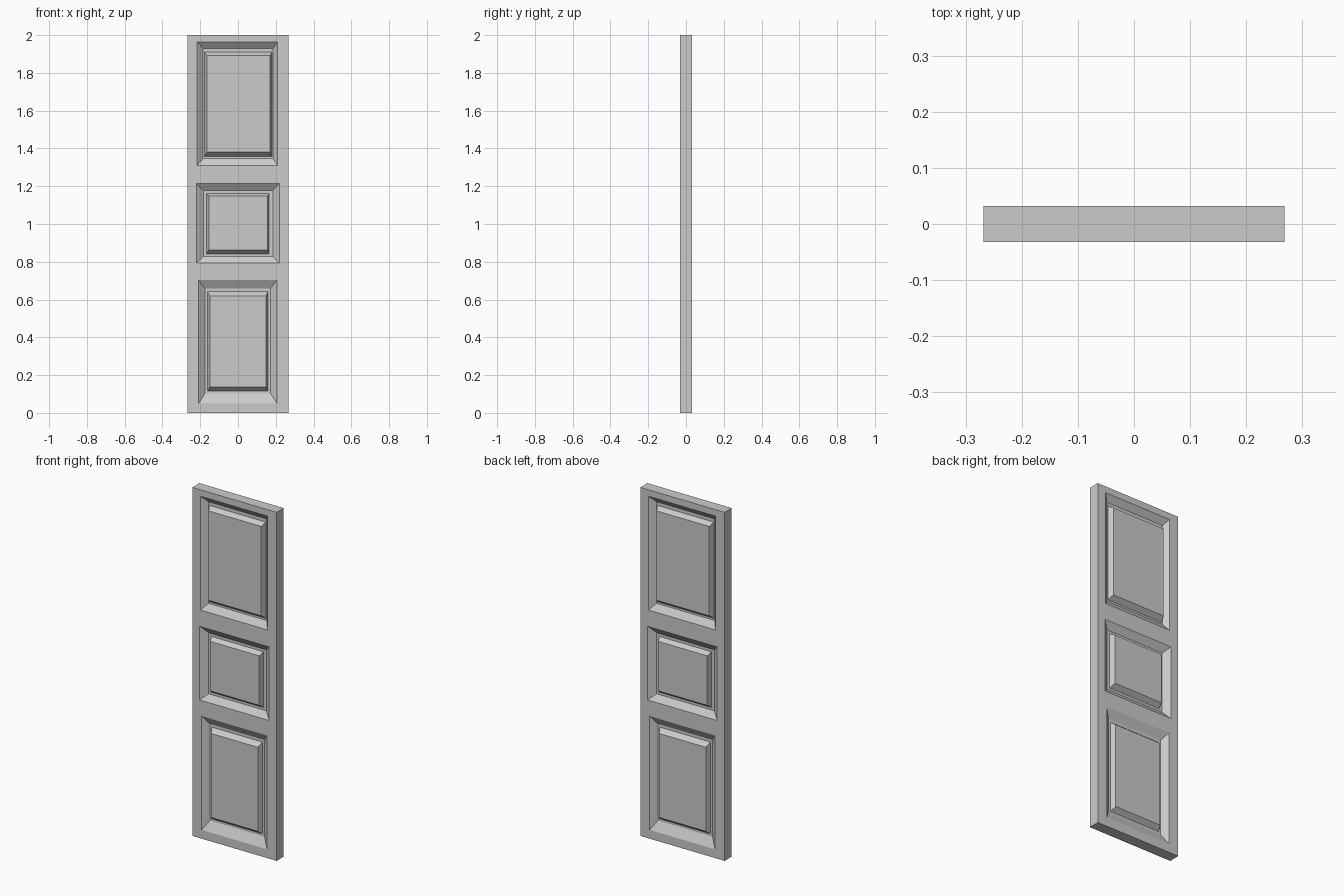
import bpy, bmesh, math
from mathutils import Matrix

if "Cube" in bpy.data.objects:
    bpy.data.objects.remove(bpy.data.objects["Cube"])

HALF_W, HEIGHT, HALF_T, DEPTH = 0.268, 2.0, 0.032, 0.027
bm = bmesh.new()


def rect(box, y):
    x0, x1, z0, z1 = box
    return [bm.verts.new((x, y, z)) for x, z in ((x0, z0), (x1, z0), (x1, z1), (x0, z1))]


def bridge(a, b):
    for i in range(4):
        j = (i + 1) % 4
        bm.faces.new((a[i], a[j], b[j], b[i]))


# Each panel, as (x0, x1, z0, z1): moulding edge, groove outside, groove inside, raised field
panels = [
    [(-0.208, 0.206, 0.05, 0.703), (-0.175, 0.172, 0.103, 0.658),
     (-0.161, 0.159, 0.116, 0.642), (-0.149, 0.148, 0.138, 0.62)],
    [(-0.221, 0.22, 0.793, 1.215), (-0.183, 0.184, 0.828, 1.178),
     (-0.166, 0.164, 0.842, 1.162), (-0.154, 0.157, 0.863, 1.147)],
    [(-0.216, 0.21, 1.31, 1.963), (-0.184, 0.186, 1.347, 1.93),
     (-0.178, 0.18, 1.358, 1.91), (-0.164, 0.17, 1.38, 1.893)],
]
splits = [0, 0.748, 1.262, HEIGHT]
levels = [-HALF_T, -HALF_T + DEPTH, -HALF_T + DEPTH, -HALF_T]

# Front face: stiles and rails around each sunk moulding and raised field
for k, boxes in enumerate(panels):
    loop = rect((-HALF_W, HALF_W, splits[k], splits[k + 1]), -HALF_T)
    for box, y in zip(boxes, levels):
        inner = rect(box, y)
        bridge(loop, inner)
        loop = inner
    bm.faces.new(loop)
bmesh.ops.remove_doubles(bm, verts=bm.verts[:], dist=1e-5)

# Door edges: pull the outline back to the middle plane
rim = [e for e in bm.edges if e.is_boundary]
new = bmesh.ops.extrude_edge_only(bm, edges=rim)["geom"]
for v in new:
    if isinstance(v, bmesh.types.BMVert):
        v.co.y = 0

# Back half: the same half turned around
copy = bmesh.ops.duplicate(bm, geom=bm.verts[:] + bm.edges[:] + bm.faces[:])["geom"]
bmesh.ops.rotate(bm, cent=(0, 0, 0), matrix=Matrix.Rotation(math.pi, 3, 'Z'),
                 verts=[g for g in copy if isinstance(g, bmesh.types.BMVert)])
bmesh.ops.remove_doubles(bm, verts=bm.verts[:], dist=1e-5)
bmesh.ops.recalc_face_normals(bm, faces=bm.faces[:])

mesh = bpy.data.meshes.new("panelled_door")
bm.to_mesh(mesh)
bm.free()
bpy.context.collection.objects.link(bpy.data.objects.new("panelled_door", mesh))
